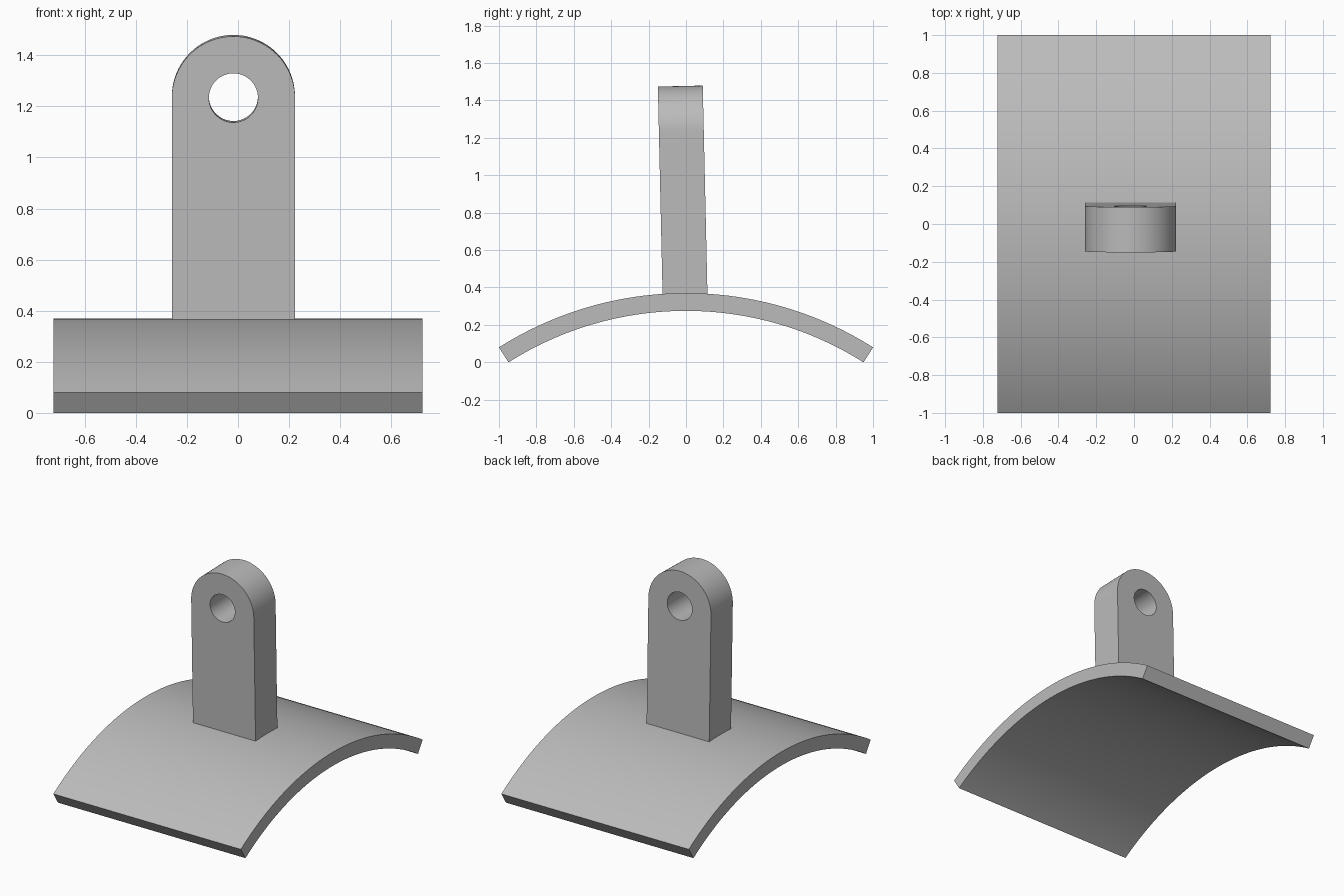
import bpy, bmesh, math

cube = bpy.data.objects.get("Cube")
if cube:
    bpy.data.objects.remove(cube, do_unlink=True)

grey = bpy.data.materials.new("plain grey")
grey.use_nodes = True
colour = (0.5, 0.5, 0.5, 1)
grey.diffuse_color = colour
grey.node_tree.nodes["Principled BSDF"].inputs["Base Color"].default_value = colour


def finish(name, bm):
    bmesh.ops.recalc_face_normals(bm, faces=bm.faces)
    mesh = bpy.data.meshes.new(name)
    bm.to_mesh(mesh)
    bm.free()
    mesh.materials.append(grey)
    obj = bpy.data.objects.new(name, mesh)
    bpy.context.collection.objects.link(obj)
    bpy.ops.object.select_all(action="DESELECT")
    obj.select_set(True)
    bpy.context.view_layer.objects.active = obj
    bpy.ops.object.shade_smooth_by_angle(angle=math.radians(30))
    return obj


def extrude(bm, faces, vector):
    made = bmesh.ops.extrude_face_region(bm, geom=faces)["geom"]
    moved = [v for v in made if isinstance(v, bmesh.types.BMVert)]
    bmesh.ops.translate(bm, verts=moved, vec=vector)


def strip(bm, first, second, closed):
    """Fill quads between two matching rows of points."""
    a = [bm.verts.new(p) for p in first]
    b = [bm.verts.new(p) for p in second]
    last = len(a) if closed else len(a) - 1
    return [bm.faces.new((a[i], a[(i + 1) % len(a)], b[(i + 1) % len(a)], b[i]))
            for i in range(last)]


# Curved saddle plate, an arc section swept along x
half_width, top, outer, thickness = 0.722, 0.37, 1.869, 0.095
spread = math.asin(1 / outer)
steps = 64


def arc(radius):
    angles = [spread * (2 * i / steps - 1) for i in range(steps + 1)]
    return [(-half_width, radius * math.sin(a), top - outer + radius * math.cos(a))
            for a in angles]


bm = bmesh.new()
section = strip(bm, arc(outer), arc(outer - thickness), False)
extrude(bm, section, (2 * half_width, 0, 0))
finish("saddle_plate", bm)

# Upright lug with a round head and a through hole, leaning slightly forward
radius, hole, depth, drop = 0.241, 0.096, 0.24, 0.885
arc_n, side_n, base_n = 40, 14, 12
rim = [(radius * math.cos(math.pi * i / arc_n), radius * math.sin(math.pi * i / arc_n))
       for i in range(arc_n)]
rim += [(-radius, -drop * i / side_n) for i in range(side_n)]
rim += [(-radius + 2 * radius * i / base_n, -drop) for i in range(base_n)]
rim += [(radius, -drop + drop * i / side_n) for i in range(side_n)]
count = len(rim)
bore = [(hole * math.cos(2 * math.pi * i / count), hole * math.sin(2 * math.pi * i / count))
        for i in range(count)]

bm = bmesh.new()
face = strip(bm, [(x, -depth / 2, z) for x, z in rim],
             [(x, -depth / 2, z) for x, z in bore], True)
extrude(bm, face, (0, depth, 0))
lug = finish("upright_lug", bm)
lug.location = (-0.018, -0.025, 1.236)
lug.rotation_euler.x = math.radians(1.3)
